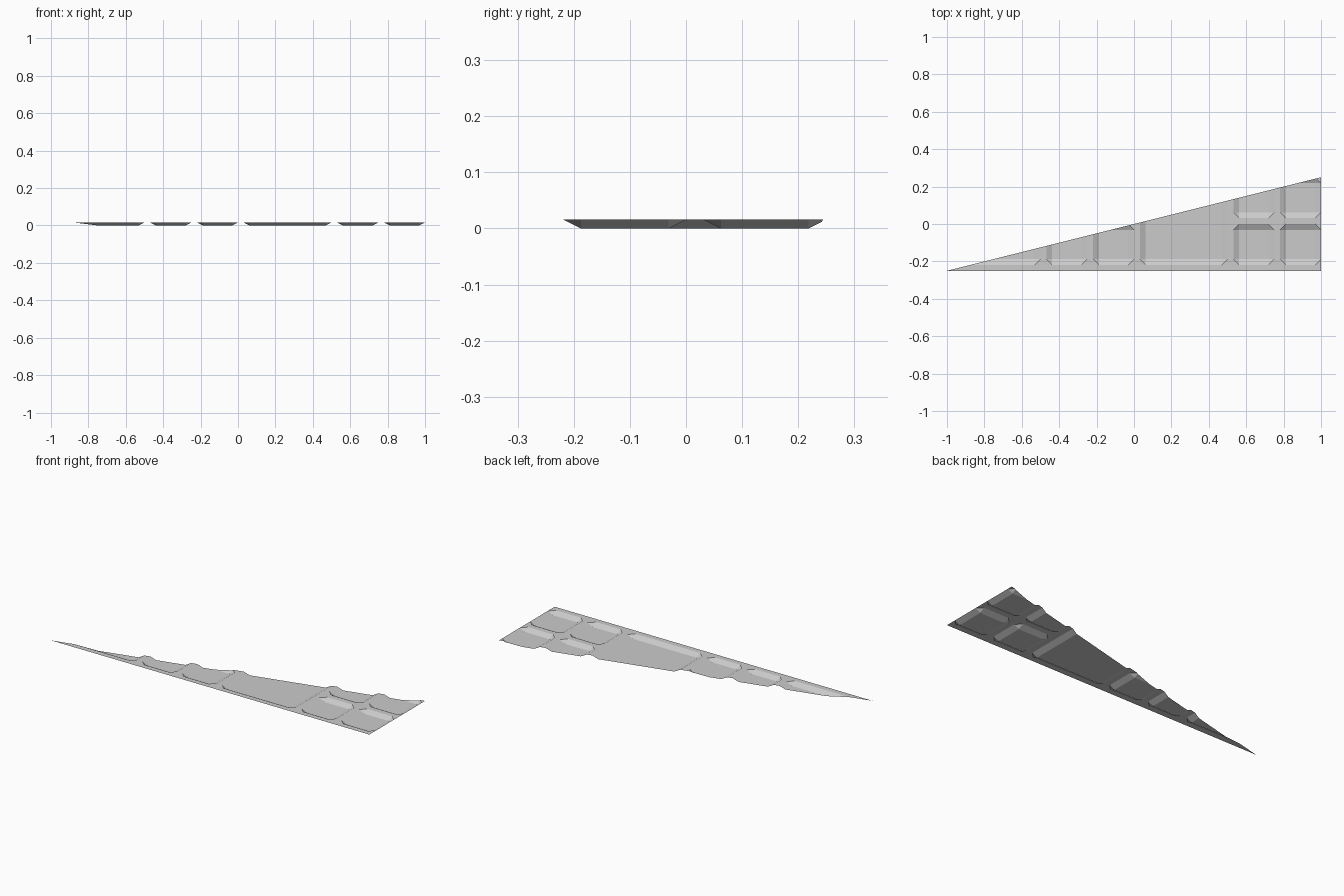
import bpy, bmesh
from mathutils import Vector

if "Cube" in bpy.data.objects:
    bpy.data.objects.remove(bpy.data.objects["Cube"])

U = 1 / 32      # rim width and bevel width
H = 1 / 64      # height of the rim above the sunken panel floors

# Sunken panels: left, bottom, size of each square
panels = [(-1, -0.25, 0.5), (-0.5, -0.25, 0.25), (-0.25, -0.25, 0.25),
          (0, -0.25, 0.5)]
panels += [(x, y, 0.25) for x in (0.5, 0.75) for y in (-0.25, 0)]


def height(x, y):
    """Floor level inside a panel's bevel, rim level elsewhere."""
    for px, py, s in panels:
        if px + 2 * U <= x <= px + s - U and py + 2 * U <= y <= py + s - U:
            return 0.0
    return H


# Grid lines at every panel edge and bevel foot
xs, ys = {-1.0, 1.0}, {-0.25, 0.25}
for px, py, s in panels:
    for d in (U, 2 * U, s - U, s):
        xs.add(px + d)
        ys.add(py + d)
xs, ys = sorted(xs), sorted(ys)

bm = bmesh.new()
grid = [[bm.verts.new((x, y, height(x, y))) for y in ys] for x in xs]
for i in range(len(xs) - 1):
    for j in range(len(ys) - 1):
        q = [grid[i][j], grid[i + 1][j], grid[i + 1][j + 1], grid[i][j + 1]]
        low = [k for k in range(4) if q[k].co.z == 0]
        if len(low) == 1:       # clipped panel corner
            k = low[0]
            q = q[k:] + q[:k]
            bm.faces.new((q[0], q[1], q[3]))
            bm.faces.new((q[1], q[2], q[3]))
        else:
            bm.faces.new(q)

# Cut the sheet along the long sloping edge
bmesh.ops.bisect_plane(bm, geom=bm.verts[:] + bm.edges[:] + bm.faces[:], dist=1e-6,
                       plane_co=(0, 0, 0), plane_no=Vector((-0.25, 1, 0)).normalized(),
                       clear_outer=True)
bmesh.ops.dissolve_limit(bm, angle_limit=0.01, verts=bm.verts[:], edges=bm.edges[:])

mesh = bpy.data.meshes.new("panelled_wedge")
bm.to_mesh(mesh)
bm.free()
wedge = bpy.data.objects.new("panelled_wedge", mesh)
bpy.context.collection.objects.link(wedge)
